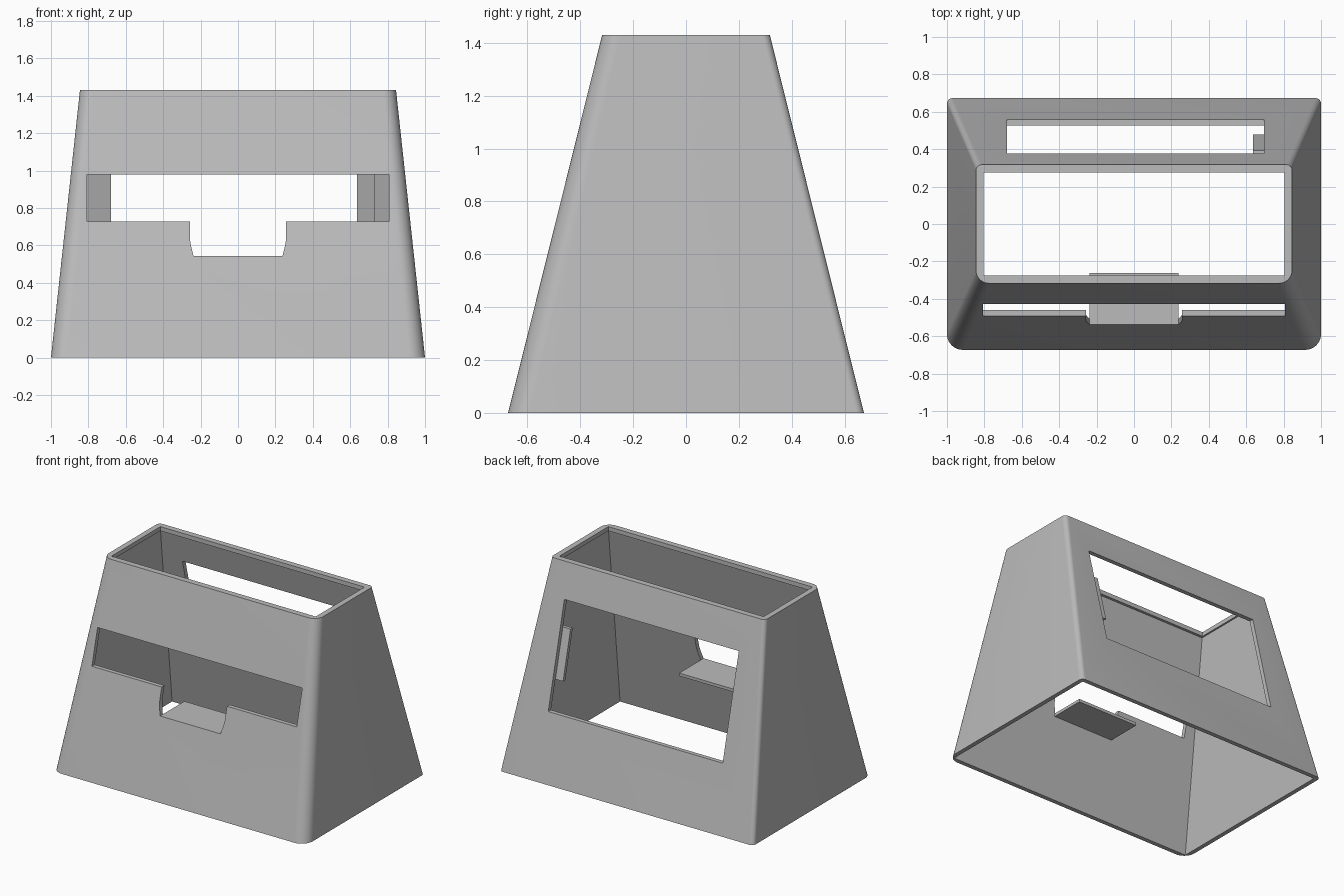
import bpy
import bmesh
import math
from mathutils import Vector

cube = bpy.data.objects.get("Cube")
if cube:
    bpy.data.objects.remove(cube, do_unlink=True)

HEIGHT = 1.43
BASE = (1.0, 0.673)      # half width and half depth at the floor
TOP = (0.845, 0.317)     # half width and half depth at the rim
WALL = 0.031

grey = bpy.data.materials.new("light grey plastic")
grey.use_nodes = True
colour = (0.5, 0.5, 0.5, 1)
grey.diffuse_color = colour
grey.node_tree.nodes["Principled BSDF"].inputs["Base Color"].default_value = colour


def half_size(z, inset=0.0):
    """Half width and half depth of the tapered body at height z."""
    t = z / HEIGHT
    return [a + (b - a) * t - inset for a, b in zip(BASE, TOP)]


def loft(name, lower, upper):
    """Closed solid between two loops with equal point counts."""
    bm = bmesh.new()
    a = [bm.verts.new(p) for p in lower]
    b = [bm.verts.new(p) for p in upper]
    n = len(a)
    bm.faces.new(a)
    bm.faces.new(b)
    for i in range(n):
        j = (i + 1) % n
        bm.faces.new((a[i], a[j], b[j], b[i]))
    bmesh.ops.recalc_face_normals(bm, faces=bm.faces)
    mesh = bpy.data.meshes.new(name)
    bm.to_mesh(mesh)
    bm.free()
    mesh.materials.append(grey)
    obj = bpy.data.objects.new(name, mesh)
    bpy.context.collection.objects.link(obj)
    return obj


def rounded_loop(z, front_radius, back_radius, steps=10):
    """Rectangle with large front corners and small back corners."""
    w, d = half_size(z)
    points = []
    for k, (sx, sy) in enumerate(((1, 1), (-1, 1), (-1, -1), (1, -1))):
        r = back_radius if sy > 0 else front_radius
        for s in range(steps + 1):
            a = math.pi / 2 * (k + s / steps)
            points.append(Vector((sx * (w - r) + r * math.cos(a),
                                  sy * (d - r) + r * math.sin(a), z)))
    return points


def rect(w, d, z):
    return [(w, d, z), (-w, d, z), (-w, -d, z), (w, -d, z)]


def cut(target, cutter):
    cutter.hide_render = True
    mod = target.modifiers.new("cut", "BOOLEAN")
    mod.operation = "DIFFERENCE"
    mod.solver = "EXACT"
    mod.object = cutter
    bpy.context.view_layer.objects.active = target
    bpy.ops.object.modifier_apply(modifier=mod.name)
    bpy.data.objects.remove(cutter, do_unlink=True)


def window_cutter(name, outline, y0, y1):
    """Prism pushed along y through one wall."""
    return loft(name, [(x, y0, z) for x, z in outline],
                [(x, y1, z) for x, z in outline])


# Tapered body, hollowed out with a narrow lip left around the top
body = loft("tapered_housing", rounded_loop(0, 0.085, 0.03),
            rounded_loop(HEIGHT, 0.07, 0.03))
cut(body, loft("cavity_cutter", rect(*half_size(-0.1, WALL), -0.1),
               rect(*half_size(1.40, WALL), 1.40)))
cut(body, loft("top_hole_cutter", rect(0.805, 0.275, 1.2), rect(0.805, 0.275, 1.6)))

# Front slot with a tray notch whose lower corners draw in
right_side = [(0.807, 0.98), (0.807, 0.727), (0.257, 0.727), (0.257, 0.63),
              (0.252, 0.60), (0.238, 0.543)]
slot = right_side + [(-x, z) for x, z in reversed(right_side)]
cut(body, window_cutter("front_slot_cutter", slot, -1, -0.3))

# Back window
cut(body, window_cutter("back_window_cutter",
                        [(-0.68, 0.46), (0.695, 0.46), (0.695, 1.19), (-0.68, 1.19)],
                        0.3, 1))

# Shelf running inwards from the notch
shelf_y = (-0.509, -0.263)
loft("notch_shelf",
     [(x, y, 0.522) for x, y in ((-0.238, shelf_y[0]), (0.238, shelf_y[0]),
                                 (0.238, shelf_y[1]), (-0.238, shelf_y[1]))],
     [(x, y, 0.543) for x, y in ((-0.238, shelf_y[0]), (0.238, shelf_y[0]),
                                 (0.238, shelf_y[1]), (-0.238, shelf_y[1]))])

# Retaining tab lying against the inside of the back wall
low = half_size(0.66, WALL)[1]
high = half_size(1.0, WALL)[1]
tab = [(low, 0.66), (high, 1.0), (high - 0.025, 1.0), (low - 0.025, 0.66)]
loft("window_tab", [(0.635, y, z) for y, z in tab], [(0.732, y, z) for y, z in tab])

# Smooth rounded corners, crisp edges elsewhere
bpy.ops.object.select_all(action="DESELECT")
body.select_set(True)
bpy.context.view_layer.objects.active = body
bpy.ops.object.shade_smooth_by_angle(angle=math.radians(30))
